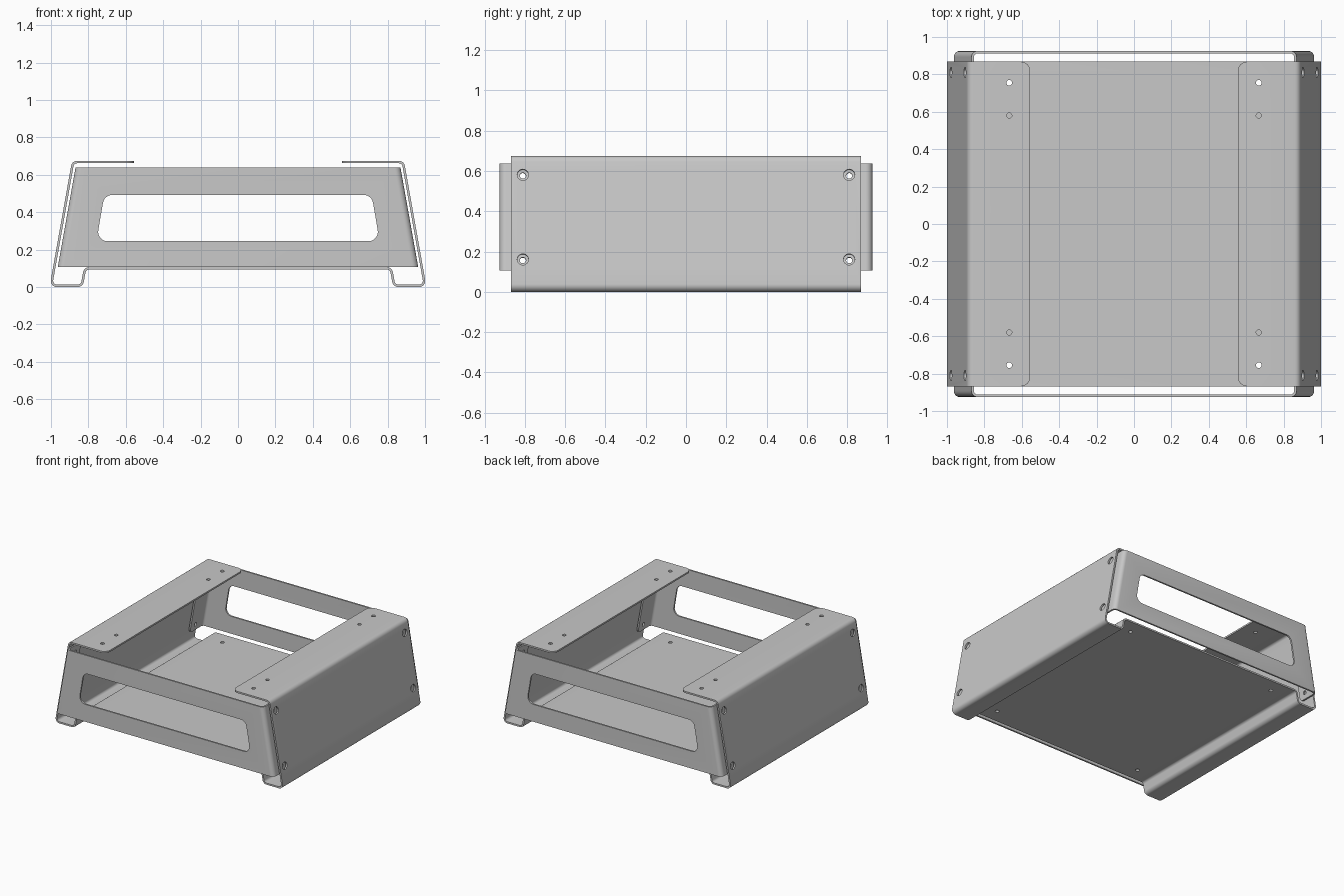
import bpy, bmesh, math
from mathutils import Vector, Matrix

cube = bpy.data.objects.get("Cube")
if cube:
    bpy.data.objects.remove(cube, do_unlink=True)

THICK = 0.013
SLOPE = 0.178          # sideways lean of the walls per unit of height
DEPTH = 0.868          # half depth of the tray

metal = bpy.data.materials.new("grey metal")
metal.use_nodes = True
grey = (0.58, 0.58, 0.58, 1)
metal.diffuse_color = grey
metal.node_tree.nodes["Principled BSDF"].inputs["Base Color"].default_value = grey


def fillet(points, radius, closed=False, steps=6):
    """Round the corners of a 2D path."""
    pts = [Vector(p) for p in points]
    out = []
    for i, p in enumerate(pts):
        if not closed and i in (0, len(pts) - 1):
            out.append(p)
            continue
        a = (pts[i - 1] - p).normalized()
        b = (pts[(i + 1) % len(pts)] - p).normalized()
        half = a.angle(b) / 2
        centre = p + (a + b).normalized() * radius / math.sin(half)
        start = (p + a * radius / math.tan(half) - centre).normalized()
        end = (p + b * radius / math.tan(half) - centre).normalized()
        out += [centre + start.slerp(end, k / steps) * radius
                for k in range(steps + 1)]
    return out


def finish(name, bm):
    bmesh.ops.recalc_face_normals(bm, faces=bm.faces[:])
    mesh = bpy.data.meshes.new(name)
    bm.to_mesh(mesh)
    bm.free()
    mesh.materials.append(metal)
    obj = bpy.data.objects.new(name, mesh)
    bpy.context.collection.objects.link(obj)
    return obj


def bent_sheet(name, path, low, high, place, corner):
    """Sweep a folded strip of sheet metal and round its free corners."""
    bm = bmesh.new()
    rings = []
    for i, p in enumerate(path):
        before = (p - path[i - 1]).normalized() if i else None
        after = (path[i + 1] - p).normalized() if i < len(path) - 1 else before
        before = before or after
        t = (before + after).normalized()
        n = Vector((-t.y, t.x)) * THICK / 2 / t.dot(after)
        rings.append([bm.verts.new(place(q, h)) for q, h in
                      ((p + n, low), (p - n, low), (p - n, high), (p + n, high))])
    for r, s in zip(rings, rings[1:]):
        for k in range(4):
            m = (k + 1) % 4
            bm.faces.new((r[k], r[m], s[m], s[k]))
    tips = []
    for r in (rings[0], rings[-1]):
        bm.faces.new(r)
        tips += [bm.edges.get((r[0], r[1])), bm.edges.get((r[2], r[3]))]
    bmesh.ops.bevel(bm, geom=tips, offset=corner, segments=6, profile=0.5,
                    affect='EDGES')
    return finish(name, bm)


def add_drill(bm, centre, radius, length, rotation):
    bmesh.ops.create_cone(bm, cap_ends=True, segments=24, radius1=radius,
                          radius2=radius, depth=length,
                          matrix=Matrix.Translation(centre) @ rotation)


def add_wall_drills(bm, radius, y_signs):
    """Drills square to the leaning walls, at the four fixing points."""
    for sx in (-1, 1):
        tilt = Matrix.Rotation(sx * (math.pi / 2 - math.atan(SLOPE)), 4, 'Y')
        for sy in y_signs:
            for z in (0.16, 0.58):
                add_drill(bm, (sx * (1 - SLOPE * z), sy * 0.81, z), radius, 0.12, tilt)


def cut(obj, bm):
    cutter = finish("cutter", bm)
    cutter.hide_render = True
    mod = obj.modifiers.new("holes", 'BOOLEAN')
    mod.object = cutter
    mod.operation = 'DIFFERENCE'
    mod.solver = 'EXACT'
    bpy.ops.object.select_all(action='DESELECT')
    bpy.context.view_layer.objects.active = obj
    obj.select_set(True)
    bpy.ops.object.modifier_apply(modifier=mod.name)
    bpy.data.objects.remove(cutter, do_unlink=True)
    bpy.ops.object.shade_smooth_by_angle(angle=math.radians(30))


# Tray: top flanges, leaning walls, folded feet and floor in one sheet
half = [(-0.555, 0.6685), (-0.882, 0.6685), (-1.0, 0.0065),
        (-0.835, 0.0065), (-0.818, 0.1)]
outline = half + [(-x, z) for x, z in reversed(half)]
tray = bent_sheet("folded_tray", fillet(outline, 0.027), -DEPTH, DEPTH,
                  lambda p, y: (p.x, y, p.y), 0.05)

drills = bmesh.new()
add_wall_drills(drills, 0.028, (-1, 1))
for sx in (-1, 1):
    for sy in (-1, 1):
        # Outer holes pass through flange and floor, inner ones only the flange
        add_drill(drills, (sx * 0.667, sy * 0.755, 0.4), 0.015, 0.8, Matrix())
        add_drill(drills, (sx * 0.667, sy * 0.58, 0.66), 0.014, 0.2, Matrix())
cut(tray, drills)

# End panels: framed opening, with side tabs folded in against the walls
BOTTOM, TOP = 0.107, 0.638
for name, side in (("front_panel", -1), ("back_panel", 1)):
    edge, face = 0.9825 - THICK / 2, side * 0.919
    plan = [(-edge, side * 0.75), (-edge, face), (edge, face), (edge, side * 0.75)]

    def lean(p, z):
        return (p.x - math.copysign(SLOPE * z, p.x), p.y, z)

    panel = bent_sheet(name, fillet(plan, 0.027), BOTTOM, TOP, lean, 0.03)

    window = bmesh.new()
    shape = fillet([(-0.757, 0.245), (0.757, 0.245), (0.715, 0.492), (-0.715, 0.492)],
                   0.05, closed=True)
    face_cut = window.faces.new([window.verts.new((p.x, face - 0.04, p.y)) for p in shape])
    grown = bmesh.ops.extrude_face_region(window, geom=[face_cut])["geom"]
    bmesh.ops.translate(window, vec=(0, 0.08, 0),
                        verts=[v for v in grown if isinstance(v, bmesh.types.BMVert)])
    add_wall_drills(window, 0.015, (side,))
    cut(panel, window)
